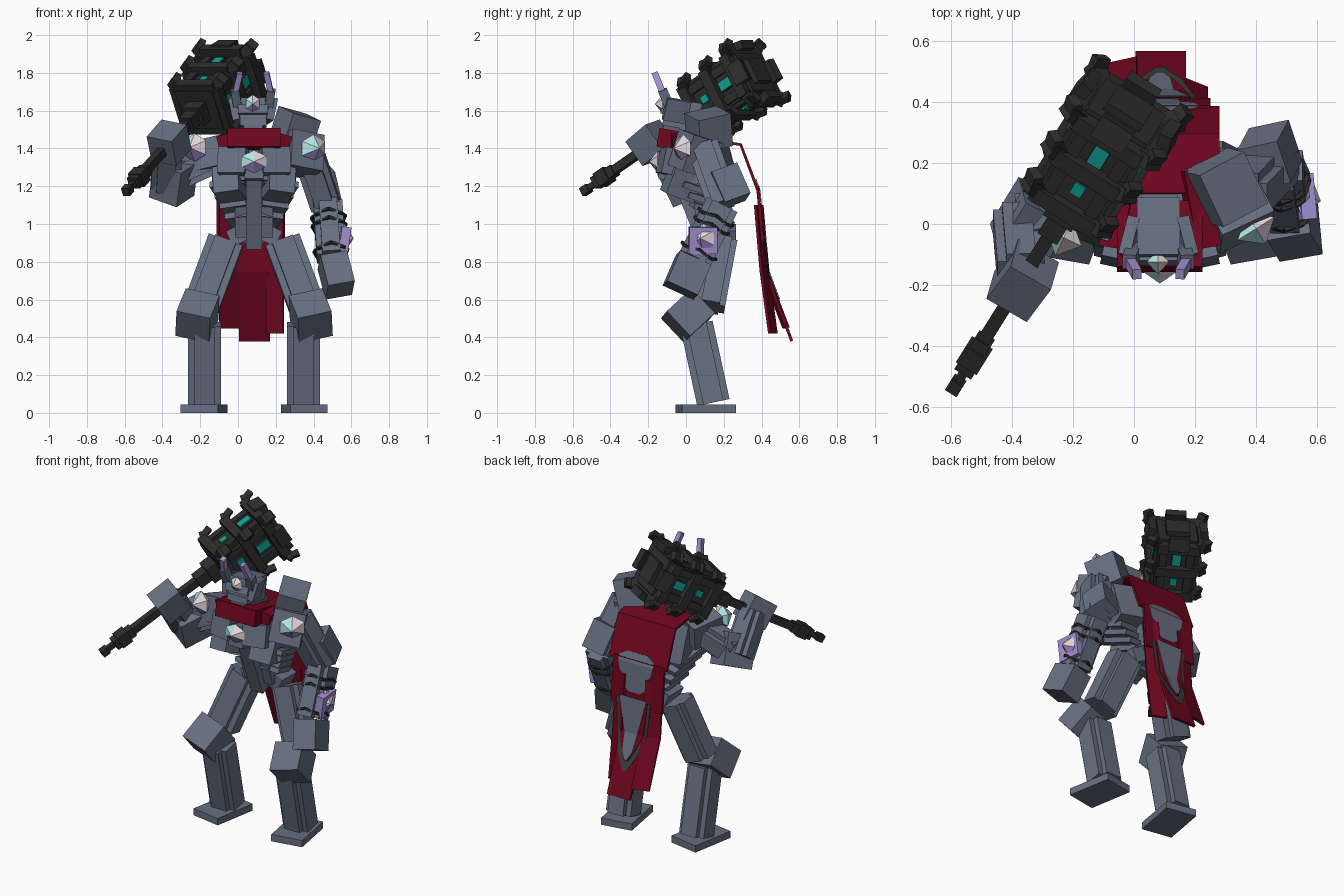
import bpy, bmesh, math
from mathutils import Vector, Matrix, Euler

if "Cube" in bpy.data.objects:
    bpy.data.objects.remove(bpy.data.objects["Cube"])

def material(name, rgb):
    m = bpy.data.materials.new(name)
    m.diffuse_color = (*rgb, 1)
    m.use_nodes = True
    m.node_tree.nodes["Principled BSDF"].inputs["Base Color"].default_value = m.diffuse_color
    return m

SLATE = material("slate armour", (0.135, 0.16, 0.22))
DARK = material("dark iron", (0.026, 0.026, 0.026))
RED = material("crimson cloth", (0.165, 0.002, 0.014))
TEAL = material("teal glow", (0.005, 0.36, 0.30))
PALE = material("pale crystal", (0.92, 0.80, 0.84))
CYAN = material("cyan crystal", (0.48, 0.80, 0.80))
VIOLET = material("violet crystal", (0.38, 0.28, 0.64))
EMBLEM = material("emblem border", (0.045, 0.045, 0.042))
CX = 0.085  # body centre line

def finish(name, bm, *mats):
    me = bpy.data.meshes.new(name)
    bmesh.ops.recalc_face_normals(bm, faces=bm.faces)
    bm.to_mesh(me)
    bm.free()
    for m in mats:
        me.materials.append(m)
    ob = bpy.data.objects.new(name, me)
    bpy.context.collection.objects.link(ob)
    return ob

def box(name, c, size, rot=(0, 0, 0), mat=SLATE, frame=Matrix(), taper=1.0):
    bm = bmesh.new()
    bmesh.ops.create_cube(bm, size=1)
    for v in bm.verts:
        if v.co.z < 0:
            v.co.x *= taper
            v.co.y *= taper
    e = Euler([math.radians(a) for a in rot]).to_matrix().to_4x4()
    bm.transform(frame @ Matrix.Translation(c) @ e @ Matrix.Diagonal((*size, 1)))
    return finish(name, bm, mat)

def axes(a, b, hint=(1, 0, 0)):
    """Frame at a whose z axis runs towards b."""
    z = (Vector(b) - Vector(a)).normalized()
    x = Vector(hint)
    x = (x - z * x.dot(z)).normalized()
    m = Matrix((x, z.cross(x), z)).transposed().to_4x4()
    m.translation = a
    return m

def beam(name, a, b, w, d, mat=SLATE, hint=(1, 0, 0), taper=1.0):
    n = (Vector(b) - Vector(a)).length
    return box(name, (0, 0, n / 2), (w, d, n), mat=mat, frame=axes(a, b, hint), taper=taper)

def limb(name, a, b, w, d, hint=(1, 0, 0)):
    """Faceted limb: two crossed slabs."""
    beam(name + "_wide", a, b, w, d * 0.62, hint=hint)
    beam(name + "_deep", a, b, w * 0.62, d, hint=hint)

def gem(name, c, size, rot=(0, 0, 0), sides=6):
    """Cut crystal: a ring of points with a pole at the front and the back."""
    bm = bmesh.new()
    ring = [bm.verts.new((0.5 * math.sin(i * math.tau / sides), 0, 0.5 * math.cos(i * math.tau / sides)))
            for i in range(sides)]
    for y in (-0.5, 0.5):
        pole = bm.verts.new((0, y, 0))
        for i in range(sides):
            bm.faces.new((ring[i - 1], ring[i], pole))
    e = Euler([math.radians(a) for a in rot]).to_matrix().to_4x4()
    bm.transform(Matrix.Translation(c) @ e @ Matrix.Diagonal((*size, 1)))
    bmesh.ops.recalc_face_normals(bm, faces=bm.faces)
    for f in bm.faces:
        d = e.inverted().to_3x3() @ f.normal
        f.material_index = 2 if d.z < -0.1 else 1 if d.x < -0.1 else 0
    return finish(name, bm, PALE, CYAN, VIOLET)

# Legs
for s, side in ((-1, "left"), (1, "right")):
    def P(x, y, z):
        return (CX + s * x, y, z)
    box(side + "_foot", P(0.265, 0.105, 0.022), (0.2, 0.29, 0.044), (0, 0, s * 10))
    limb(side + "_shin", P(0.262, 0.145, 0.055), P(0.262, 0.055, 0.47), 0.175, 0.175)
    box(side + "_knee", P(0.3, 0.01, 0.515), (0.185, 0.185, 0.18), (42, -s * 12, s * 10))
    limb(side + "_thigh", P(0.28, 0.125, 0.56), P(0.15, 0.19, 0.91), 0.19, 0.16)
    box(side + "_hip", P(0.09, 0.19, 0.94), (0.09, 0.15, 0.09), (0, s * 25, 0))

# Torso: pelvis, spine, sternum, ribs and chest
box("pelvis", (CX, 0.18, 0.945), (0.2, 0.16, 0.13), taper=0.4)
beam("belly_column", (CX, 0.11, 0.88), (CX, -0.04, 1.26), 0.085, 0.08)
beam("spine", (CX, 0.22, 0.9), (CX, 0.17, 1.35), 0.1, 0.09)
beam("waist_core", (CX, 0.16, 0.95), (CX, 0.06, 1.3), 0.2, 0.15)
for s, side in ((-1, "left"), (1, "right")):
    for i in range(4):
        z, w = 1.02 + i * 0.055, 0.12 + i * 0.022
        y = 0.15 - i * 0.022
        box(f"{side}_rib_{i}", (CX + s * w * 0.65, y, z), (w, 0.19 + i * 0.015, 0.032), (-18, s * 8, s * 10))
    box(side + "_chest_side", (CX + s * 0.13, -0.02, 1.22), (0.14, 0.16, 0.16), (-20, s * 8, s * 14))
    box(side + "_pectoral", (CX + s * 0.105, -0.06, 1.325), (0.15, 0.15, 0.14), (-12, 0, s * 12))
    box(side + "_back_plate", (CX + s * 0.11, 0.16, 1.28), (0.2, 0.16, 0.24), (14, s * 6, -s * 12))
box("chest_core", (CX, 0.06, 1.31), (0.38, 0.24, 0.19), (-8, 0, 0))
box("chest_plate", (CX, -0.11, 1.3), (0.13, 0.07, 0.13), (-10, 0, 0), taper=0.75)
gem("chest_gem", (CX, -0.15, 1.33), (0.15, 0.09, 0.12))

# Right arm, hanging
box("right_shoulder_pad", (0.3, 0.12, 1.5), (0.17, 0.19, 0.18), (12, 14, 28))
box("right_shoulder", (0.33, 0.05, 1.37), (0.19, 0.18, 0.2), (-15, 10, 25))
limb("right_upper_arm", (0.36, 0.09, 1.41), (0.465, 0.2, 1.1), 0.16, 0.17)
box("right_elbow", (0.445, 0.225, 1.2), (0.14, 0.15, 0.18), (20, -18, 12))
limb("right_forearm", (0.475, 0.19, 1.1), (0.495, 0.05, 0.82), 0.155, 0.18)
box("right_hand", (0.52, 0.005, 0.73), (0.145, 0.18, 0.18), (-25, -10, 10))
gem("right_shoulder_gem", (0.4, -0.015, 1.4), (0.165, 0.12, 0.15), (0, 0, 32))
box("forearm_gem_base", (0.56, 0.09, 0.915), (0.05, 0.15, 0.14), (0, 8, 5), VIOLET)
gem("forearm_gem", (0.565, 0.09, 0.925), (0.14, 0.1, 0.15), (0, 0, 72))

# Thorny bracelets around the forearm
arm = axes((0.475, 0.19, 1.1), (0.495, 0.05, 0.82))
for k, t in enumerate((0.07, 0.12, 0.27)):
    pts = [arm @ Vector((0.09 * math.cos(i * math.pi / 4), 0.1 * math.sin(i * math.pi / 4), t + 0.015 * (i % 2)))
           for i in range(9)]
    for i in range(8):
        beam(f"bracelet_{k}_{i}", pts[i], pts[i + 1], 0.015, 0.015, DARK, (0.3, 0.4, 0.9))

# Left arm, raised to the haft
box("left_shoulder", (-0.13, 0.05, 1.36), (0.2, 0.2, 0.16), (-10, -12, -20))
limb("left_upper_arm", (-0.12, 0.06, 1.35), (-0.36, 0.02, 1.24), 0.16, 0.16, (0, 1, 0))
box("left_elbow", (-0.34, 0.0, 1.235), (0.17, 0.19, 0.2), (20, 18, -25))
limb("left_forearm", (-0.385, 0.01, 1.21), (-0.37, -0.16, 1.43), 0.155, 0.16)
box("left_hand", (-0.365, -0.185, 1.43), (0.155, 0.16, 0.16), (35, 10, -30))
gem("left_shoulder_gem", (-0.23, -0.045, 1.405), (0.15, 0.13, 0.15), (0, 0, -25))

# Head with horns
box("neck", (CX, 0.02, 1.46), (0.12, 0.13, 0.12), (-15, 0, 0))
box("skull", (0.08, -0.02, 1.58), (0.14, 0.19, 0.15), (-10, 0, 0))
box("jaw", (0.08, -0.07, 1.51), (0.12, 0.12, 0.09), (-10, 0, 0), taper=0.7)
box("brow", (0.08, -0.1, 1.6), (0.16, 0.06, 0.05), (-20, 0, 0))
gem("forehead_gem", (0.078, -0.125, 1.635), (0.085, 0.08, 0.1))
for s, side in ((-1, "left"), (1, "right")):
    box(side + "_cheek", (0.08 + s * 0.085, -0.05, 1.6), (0.04, 0.13, 0.12), (-10, s * 14, s * 12))
    beam(side + "_horn_base", (0.08 + s * 0.075, -0.07, 1.58), (0.08 + s * 0.095, -0.125, 1.71), 0.045, 0.05)
    beam(side + "_horn_tip", (0.08 + s * 0.093, -0.125, 1.7), (0.08 + s * 0.07, -0.165, 1.8), 0.03, 0.034, VIOLET)

# War hammer, built along its haft
H = axes((-0.585, -0.53, 1.18), (-0.585 + 0.625, 0.47, 1.18 + 0.695), (0.848, -0.53, 0))
for i, (t0, t1, w) in enumerate(((-0.022, 0.025, 0.045), (0.02, 0.09, 0.03), (0.07, 0.1, 0.065), (0.1, 0.17, 0.08),
                                 (0.17, 0.21, 0.06), (0.2, 0.8, 0.045), (0.68, 0.78, 0.075), (0.76, 0.85, 0.11))):
    box(f"hammer_haft_{i}", (0, 0, (t0 + t1) / 2), (w, w, t1 - t0), mat=DARK, frame=H)
box("hammer_core", (0, 0, 1.03), (0.23, 0.23, 0.4), mat=DARK, frame=H)
box("hammer_cap", (0, 0, 1.24), (0.14, 0.14, 0.04), mat=DARK, frame=H)
for q in range(4):
    F = H @ Matrix.Rotation(q * math.pi / 2, 4, 'Z')
    for i, (t, r) in enumerate(((0.865, 0.125), (1.03, 0.135), (1.19, 0.15))):
        box(f"hammer_band_{q}_{i}", (r, 0, t), (0.055, 0.25, 0.055), mat=DARK, frame=F)
        # Hooked corner claws
        C = F @ Matrix.Rotation(math.pi / 4, 4, 'Z')
        box(f"hammer_claw_{q}_{i}", (r + 0.045, 0, t + 0.01), (0.09, 0.06, 0.05), (0, -20, 0), DARK, C)
        box(f"hammer_hook_{q}_{i}", (r + 0.075, 0, t + 0.04), (0.035, 0.055, 0.06), (0, 15, 0), DARK, C)
    for s in (-1, 1):
        box(f"hammer_rail_{q}_{s}", (0.12, s * 0.08, 1.03), (0.03, 0.045, 0.36), mat=DARK, frame=F)
    box(f"hammer_horn_{q}", (0.16, 0, 1.225), (0.045, 0.12, 0.08), (0, -12, 0), DARK, F)
    box(f"hammer_window_big_{q}", (0.135, 0, 1.11), (0.008, 0.052, 0.085), mat=TEAL, frame=F)
    box(f"hammer_window_small_{q}", (0.122, 0, 0.95), (0.008, 0.04, 0.045), mat=TEAL, frame=F)
    box(f"hammer_window_seat_{q}", (0.12, 0, 1.11), (0.022, 0.06, 0.09), mat=DARK, frame=F)

# Cape panels: side profile (y, z) spread over x, turned about the vertical by skew
def panel(name, prof, x0, x1, skew=0.0):
    bm = bmesh.new()
    rows = [[bm.verts.new((x, y + dy, z)) for x, dy in ((x0, -skew), (x1, skew))] for y, z in prof]
    for a, b in zip(rows, rows[1:]):
        bm.faces.new((a[0], a[1], b[1], b[0]))
    ob = finish(name, bm, RED)
    m = ob.modifiers.new("thickness", 'SOLIDIFY')
    m.thickness, m.offset = 0.016, 0

panel("cape_shoulders", ((0.1, 1.45), (0.29, 1.42), (0.38, 1.18)), -0.13, 0.28)
panel("cape_back", ((0.38, 1.2), (0.405, 0.91)), -0.115, 0.25)
panel("cape_middle", ((0.38, 1.19), (0.42, 0.75), (0.56, 0.38)), 0.005, 0.17)
panel("cape_left", ((0.385, 1.1), (0.415, 0.75), (0.53, 0.45)), -0.1, 0.01, 0.012)
panel("cape_right", ((0.385, 1.1), (0.415, 0.75), (0.46, 0.42)), 0.15, 0.24, -0.018)
box("collar_front", (CX, -0.04, 1.44), (0.28, 0.22, 0.1), (-10, 0, 0), RED)
for s, side in ((-1, "left"), (1, "right")):
    box(side + "_collar", (CX + s * 0.13, 0.05, 1.435), (0.08, 0.26, 0.08), (0, s * 15, s * 10), RED)

# Emblem on the back of the cape: (half width, z) rows laid on the cloth
def emblem(name, rows, lift, mat):
    bm = bmesh.new()
    vs = []
    for h, z in rows:
        if z > 1.18:
            y = 0.38 - (z - 1.18) * 0.375
        else:
            y = 0.38 + (1.18 - z) * 0.093 if z >= 0.75 else 0.42 + (0.75 - z) * 0.378
        vs.append([bm.verts.new((CX + s * h, y + lift, z)) for s in (-1, 1)])
    for a, b in zip(vs, vs[1:]):
        bm.faces.new((a[0], a[1], b[1], b[0]))
    ob = finish(name, bm, mat)
    ob.modifiers.new("thickness", 'SOLIDIFY').thickness = 0.004

emblem("emblem_crown", ((0.07, 1.24), (0.125, 1.21), (0.125, 1.18), (0.11, 1.12), (0.075, 1.09),
                        (0.085, 1.03), (0.04, 1.0)), 0.014, SLATE)
emblem("emblem_border", ((0.12, 0.95), (0.105, 0.75), (0.07, 0.63), (0.012, 0.53)), 0.012, EMBLEM)
emblem("emblem_cloth", ((0.1, 0.955), (0.085, 0.75), (0.05, 0.66), (0.01, 0.59)), 0.017, RED)
emblem("emblem_blade", ((0.095, 0.97), (0.075, 0.88), (0.045, 0.75), (0.035, 0.65), (0.01, 0.6)), 0.022, SLATE)
